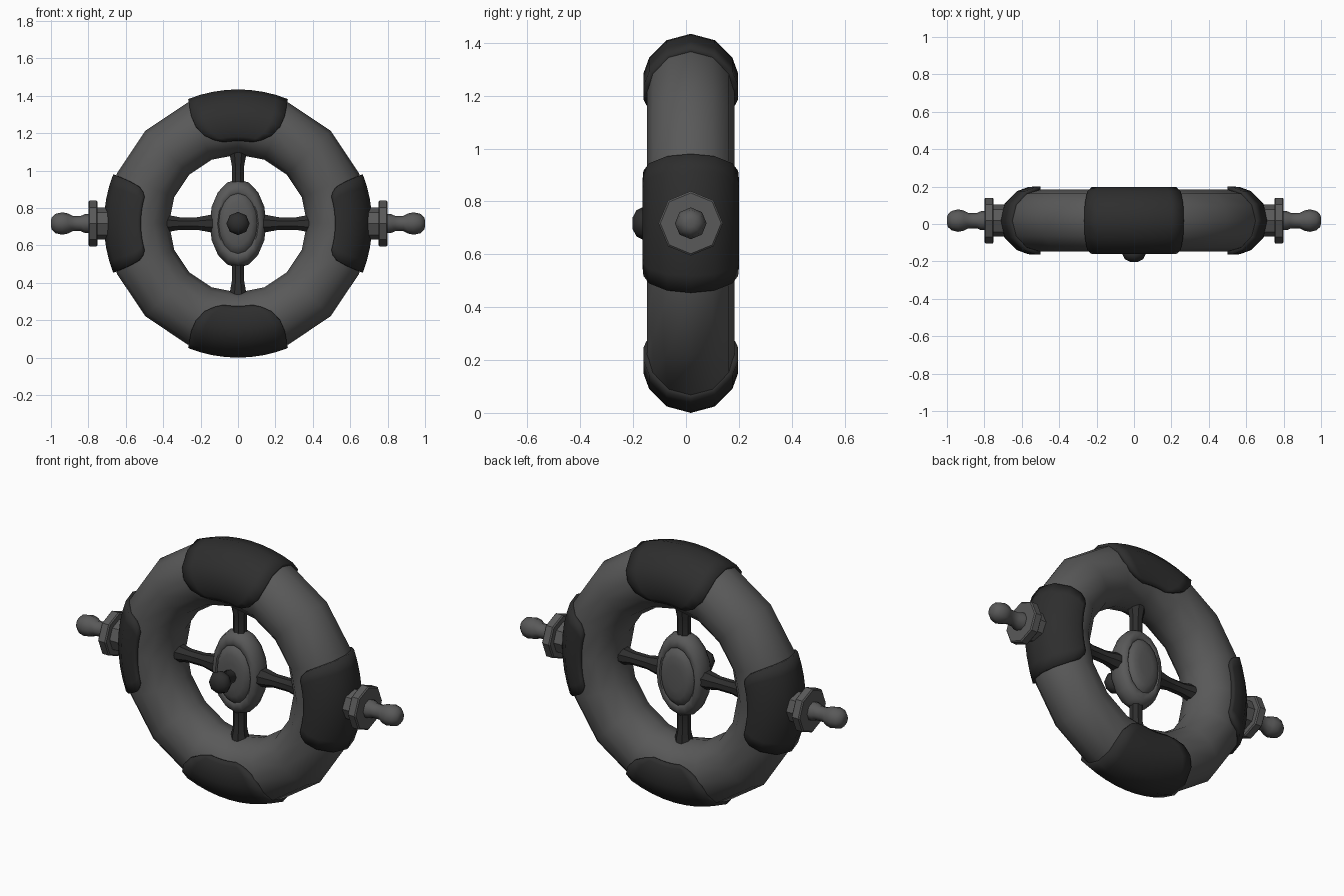
import bpy, bmesh, math
from mathutils import Matrix, Vector

old = bpy.data.objects.get("Cube")
if old:
    bpy.data.objects.remove(old, do_unlink=True)

CENTRE = Vector((0, 0.018, 0.717))
RING_R = 0.535


def material(name, v):
    m = bpy.data.materials.new(name)
    m.use_nodes = True
    m.diffuse_color = (v, v, v, 1)
    m.node_tree.nodes["Principled BSDF"].inputs["Base Color"].default_value = (v, v, v, 1)
    return m


GREY = material("mid grey", 0.1)
DARK = material("charcoal", 0.027)


def finish(name, bm, mat, matrix, angle=40):
    """Turn a bmesh into a placed, smooth shaded object."""
    bmesh.ops.transform(bm, matrix=matrix, verts=bm.verts)
    bmesh.ops.recalc_face_normals(bm, faces=bm.faces)
    mesh = bpy.data.meshes.new(name)
    bm.to_mesh(mesh)
    bm.free()
    mesh.materials.append(mat)
    ob = bpy.data.objects.new(name, mesh)
    ob.location = CENTRE
    bpy.context.collection.objects.link(ob)
    bpy.ops.object.select_all(action="DESELECT")
    ob.select_set(True)
    bpy.context.view_layer.objects.active = ob
    bpy.ops.object.shade_smooth_by_angle(angle=math.radians(angle))
    return ob


def bridge(bm, a, b, closed=True):
    n = len(a)
    for i in range(n if closed else n - 1):
        j = (i + 1) % n
        bm.faces.new((a[i], a[j], b[j], b[i]))


def lathe(name, profile, sides, mat, matrix, angle=40):
    """Profile of (height, radius) pairs spun about local z and capped."""
    bm = bmesh.new()
    rings = []
    for h, r in profile:
        turns = [math.tau * i / sides for i in range(sides)]
        rings.append([bm.verts.new((r * math.cos(t), r * math.sin(t), h)) for t in turns])
    for a, b in zip(rings, rings[1:]):
        bridge(bm, a, b)
    bm.faces.new(rings[0])
    bm.faces.new(rings[-1])
    return finish(name, bm, mat, matrix, angle)


def on_ring(u, v, tube):
    """Point on a tube of the ring: u runs round the wheel, v round the tube."""
    r = RING_R + tube * math.cos(v)
    return Vector((r * math.cos(u), tube * math.sin(v), r * math.sin(u)))


# Ring
bm = bmesh.new()
loops = [[bm.verts.new(on_ring(math.tau * i / 16, math.tau * j / 12, 0.166))
          for j in range(12)] for i in range(16)]
for i in range(16):
    bridge(bm, loops[i], loops[(i + 1) % 16])
finish("ring", bm, GREY, Matrix(), 60)

# Grip pads: rows of (tube angle, half width in degrees), mirrored front to back
SIDE_ROWS = [(0, 21.5), (30, 21.5), (60, 21.3), (80, 20.5), (90, 18.5), (95, 16)]
END_ROWS = [(0, 21.8), (30, 22.3), (60, 23.5), (80, 23.5), (100, 21), (113, 16), (121, 10)]


def pad(name, turn, rows):
    bm = bmesh.new()
    full = [(-v, w) for v, w in reversed(rows[1:])] + rows
    lines = [[bm.verts.new(on_ring(math.radians(w * k / 4), math.radians(v), 0.182))
              for k in range(-4, 5)] for v, w in full]
    for a, b in zip(lines, lines[1:]):
        bridge(bm, a, b, closed=False)
    ob = finish(name, bm, DARK, Matrix.Rotation(-turn, 4, "Y"), 50)
    # Normals must face out of the tube so the thickness grows inwards
    me = ob.data
    out = Vector((math.cos(turn), 0, math.sin(turn)))
    if sum(p.normal.dot(out) for p in me.polygons) < 0:
        me.flip_normals()
    mod = ob.modifiers.new("thickness", "SOLIDIFY")
    mod.thickness = 0.03
    mod.offset = -1


for k, name in enumerate(("left_pad", "top_pad", "right_pad", "bottom_pad")):
    pad(name, k * math.pi / 2, END_ROWS if k % 2 else SIDE_ROWS)

# Spokes, waisted between hub and ring
SPOKE = [(0.08, 0.055), (0.16, 0.048), (0.22, 0.036), (0.31, 0.036), (0.36, 0.046), (0.41, 0.05)]
for k, name in enumerate(("left_spoke", "top_spoke", "right_spoke", "bottom_spoke")):
    turn = Matrix.Rotation(math.pi / 2 - k * math.pi / 2, 4, "Y")
    lathe(name, SPOKE, 8, DARK, turn @ Matrix.Rotation(math.pi / 8, 4, "Z"))

# Oval hub with a raised inner dome on both faces
half = [(0.035, 0.95), (0.058, 0.86), (0.062, 0.72), (0.056, 0.68), (0.07, 0.62), (0.08, 0.5), (0.084, 0.3)]
hub = [(-h, r) for h, r in reversed(half)] + [(0, 1)] + half
face_front = Matrix.Rotation(math.pi / 2, 4, "X")
lathe("hub", hub, 16, GREY, Matrix.Diagonal((0.152, 1, 0.237, 1)) @ face_front, 50)

# Front knob
KNOB = [(0.06, 0.036), (0.14, 0.036), (0.155, 0.056), (0.18, 0.062), (0.205, 0.05), (0.22, 0.022)]
lathe("knob", KNOB, 8, DARK, face_front, 60)

# Axle nuts and posts on both sides
COLLAR = [(0.68, 0.085), (0.75, 0.085)]
NUT = [(0.75, 0.115), (0.756, 0.122), (0.794, 0.122), (0.8, 0.115)]
POST = [(0.79, 0.052), (0.82, 0.05), (0.84, 0.041), (0.885, 0.041), (0.91, 0.054),
        (0.94, 0.06), (0.975, 0.052), (0.995, 0.034), (1.0, 0.015)]
for side, s in (("left", 1), ("right", -1)):
    turn = Matrix.Rotation(s * math.pi / 2, 4, "Y")
    lathe(side + "_collar", COLLAR, 8, GREY, turn, 30)
    lathe(side + "_nut", NUT, 8, GREY, turn, 30)
    lathe(side + "_post", POST, 8, GREY, turn, 60)
